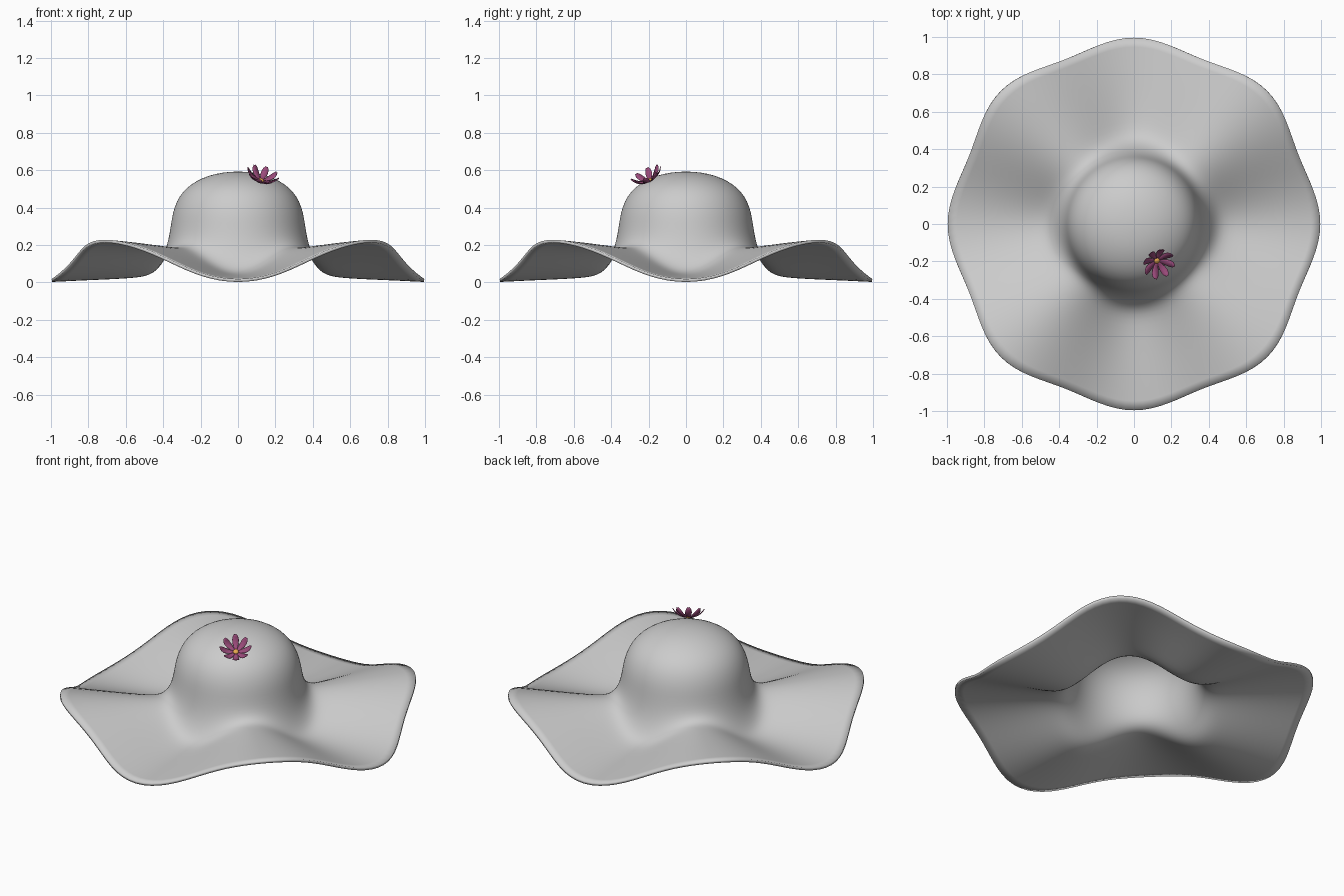
import bpy, bmesh, math
from mathutils import Vector, Matrix

if "Cube" in bpy.data.objects:
    bpy.data.objects.remove(bpy.data.objects["Cube"])


def make_object(name, bm, color=None):
    bmesh.ops.recalc_face_normals(bm, faces=bm.faces)
    me = bpy.data.meshes.new(name)
    bm.to_mesh(me)
    bm.free()
    me.polygons.foreach_set("use_smooth", [True] * len(me.polygons))
    ob = bpy.data.objects.new(name, me)
    bpy.context.collection.objects.link(ob)
    if color:
        mat = bpy.data.materials.new(name + "_colour")
        mat.diffuse_color = color
        mat.use_nodes = True
        mat.node_tree.nodes["Principled BSDF"].inputs["Base Color"].default_value = mat.diffuse_color
        me.materials.append(mat)
    return ob


# Sun hat: crown rings blend into a brim with four waves
# Each entry: radius, height in the valleys (on the axes), height on the ridges (diagonals)
PROFILE = [(0.05, .591, .591), (0.12, .582, .582), (0.19, .559, .559), (0.25, .526, .526),
           (0.295, .486, .486), (0.328, .435, .435), (0.348, .375, .375), (0.357, .32, .325),
           (0.366, .26, .275), (0.378, .205, .235), (0.397, .15, .205), (0.425, .10, .19),
           (0.46, .062, .187), (0.51, .044, .19), (0.58, .037, .196), (0.68, .031, .205),
           (0.80, .026, .216), (0.90, .021, .224), (1.00, .016, .231)]
SEG = 64
bm = bmesh.new()
rings = []
for r, low, high in PROFILE:
    ring = []
    k = max(0, (r - 0.45) / 0.55)
    for i in range(SEG):
        a = 2 * math.pi * i / SEG
        w = (1 - math.cos(4 * a)) / 2
        edge = 0.979 + 0.026 * math.cos(8 * a) - 0.005 * math.cos(4 * a)
        rad = r * (1 + k * (edge - 1))
        ring.append(bm.verts.new((rad * math.cos(a), rad * math.sin(a), low + (high - low) * w)))
    rings.append(ring)
top = bm.verts.new((0, 0, 0.593))
for i in range(SEG):
    j = (i + 1) % SEG
    bm.faces.new((top, rings[0][i], rings[0][j]))
    for a, b in zip(rings, rings[1:]):
        bm.faces.new((a[i], b[i], b[j], a[j]))
hat = make_object("sun_hat", bm)
sub = hat.modifiers.new("smooth", "SUBSURF")
sub.levels = sub.render_levels = 1
sol = hat.modifiers.new("felt_thickness", "SOLIDIFY")
sol.thickness = 0.016
sol.offset = -1

# Flower frame: sits on the crown, leaning out to the front right
normal = Vector((0.26, -0.43, 0.866)).normalized()
frame = Matrix.Translation((0.122, -0.195, 0.543)) @ normal.to_track_quat('Z', 'Y').to_matrix().to_4x4()

# Cupped petals: distance out, height, half width
PETAL = [(0.006, 0.0, 0.005), (0.028, 0.001, 0.011), (0.050, 0.009, 0.017),
         (0.068, 0.021, 0.0185), (0.080, 0.034, 0.015), (0.088, 0.046, 0.006)]
PETALS = 8
bm = bmesh.new()
for p in range(PETALS):
    turn = Matrix.Rotation(2 * math.pi * (p + 0.1) / PETALS, 4, 'Z')
    rows = []
    for r, h, w in PETAL:
        rows.append([bm.verts.new(turn @ Vector((r, s * w, h + 0.004 * s * s))) for s in (-1, 0, 1)])
    for a, b in zip(rows, rows[1:]):
        for c in (0, 1):
            bm.faces.new((a[c], b[c], b[c + 1], a[c + 1]))
petals = make_object("flower_petals", bm, (0.33, 0.07, 0.2, 1))
petals.matrix_world = frame
sol = petals.modifiers.new("petal_thickness", "SOLIDIFY")
sol.thickness = 0.002
sol.offset = 0

# Flower centre
bm = bmesh.new()
bmesh.ops.create_uvsphere(bm, u_segments=16, v_segments=8, radius=0.016)
bmesh.ops.scale(bm, vec=(1, 1, 0.6), verts=bm.verts)
centre = make_object("flower_centre", bm, (0.8, 0.4, 0.08, 1))
centre.matrix_world = frame @ Matrix.Translation((0, 0, 0.004))
